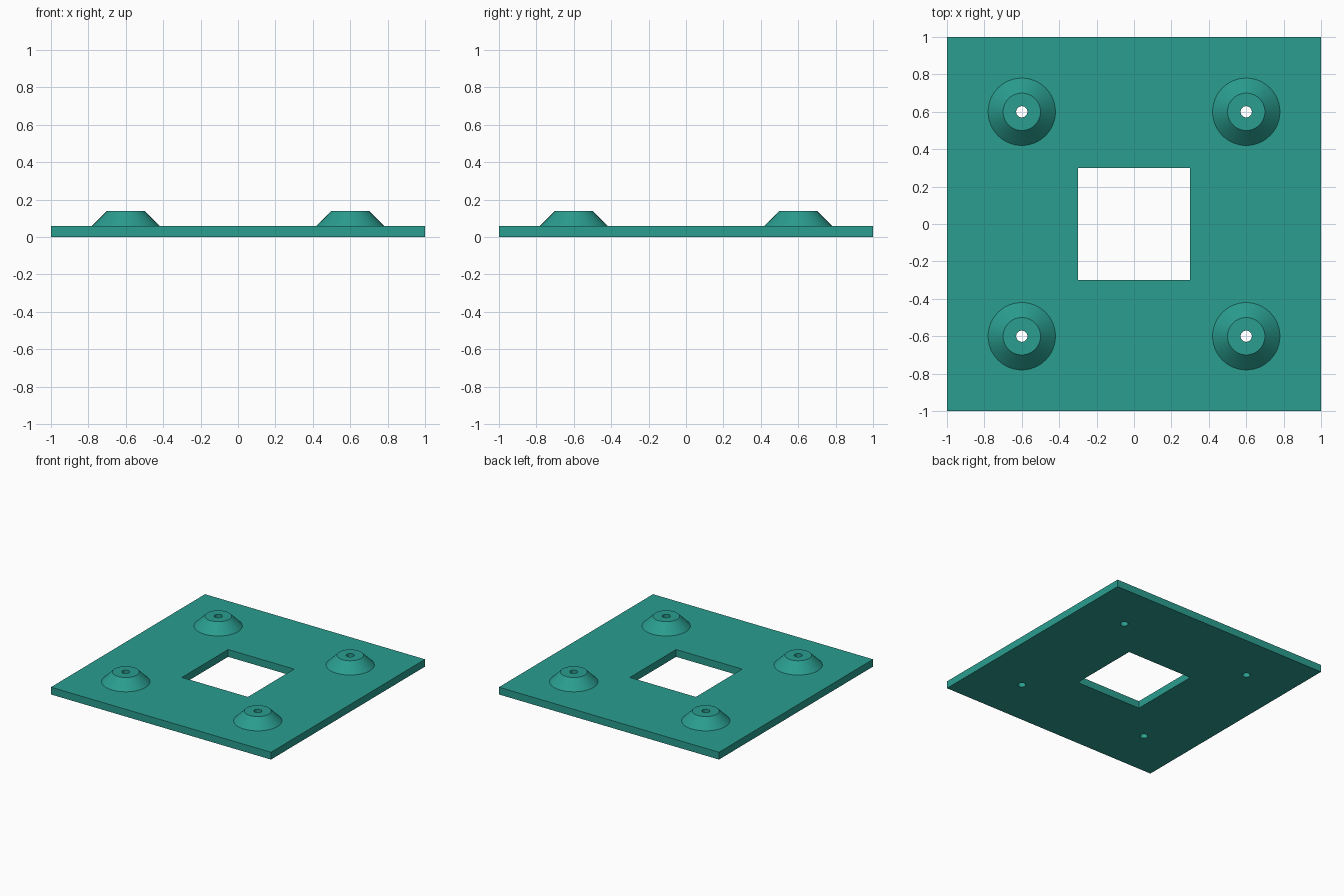
import bpy
import bmesh
from math import radians
from mathutils import Matrix, Vector

if "Cube" in bpy.data.objects:
    bpy.data.objects.remove(bpy.data.objects["Cube"], do_unlink=True)

THICK, TOP = 0.06, 0.14
BORE, SEGMENTS = 0.03, 64
CORNERS = {"front_right": (-0.6, -0.6), "front_left": (0.6, -0.6),
           "back_right": (-0.6, 0.6), "back_left": (0.6, 0.6)}

teal = bpy.data.materials.new("teal")
teal.use_nodes = True
teal.diffuse_color = (0.023, 0.337, 0.275, 1)
teal.node_tree.nodes["Principled BSDF"].inputs["Base Color"].default_value = teal.diffuse_color


def add_object(name, bm):
    bmesh.ops.recalc_face_normals(bm, faces=bm.faces)
    mesh = bpy.data.meshes.new(name)
    bm.to_mesh(mesh)
    bm.free()
    mesh.materials.append(teal)
    obj = bpy.data.objects.new(name, mesh)
    bpy.context.collection.objects.link(obj)
    return obj


def add_box(bm, width, bottom, top):
    place = Matrix.Translation((0, 0, (bottom + top) / 2)) @ Matrix.Diagonal((width, width, top - bottom, 1))
    bmesh.ops.create_cube(bm, size=1, matrix=place)


def activate(obj):
    bpy.ops.object.select_all(action='DESELECT')
    obj.select_set(True)
    bpy.context.view_layer.objects.active = obj


# Square base plate
bm = bmesh.new()
add_box(bm, 2, 0, THICK)
plate = add_object("base_plate", bm)

# Cutter for the central window and the four screw holes
bm = bmesh.new()
add_box(bm, 0.6, -0.1, 0.2)
for x, y in CORNERS.values():
    bmesh.ops.create_cone(bm, cap_ends=True, segments=SEGMENTS, radius1=BORE, radius2=BORE,
                          depth=0.4, matrix=Matrix.Translation((x, y, 0)))
cutter = add_object("hole_cutter", bm)
cutter.hide_render = True

cut = plate.modifiers.new("holes", 'BOOLEAN')
cut.operation = 'DIFFERENCE'
cut.solver = 'EXACT'
cut.object = cutter
activate(plate)
bpy.ops.object.modifier_apply(modifier=cut.name)
bpy.data.objects.remove(cutter, do_unlink=True)

# Conical bosses, each a lathed profile with an open bore
PROFILE = [(BORE, THICK), (BORE, TOP), (0.10, TOP), (0.18, THICK)]
for corner, (x, y) in CORNERS.items():
    bm = bmesh.new()
    verts = [bm.verts.new((r, 0, z)) for r, z in PROFILE]
    edges = [bm.edges.new(pair) for pair in zip(verts, verts[1:])]
    bmesh.ops.spin(bm, geom=verts + edges, cent=(0, 0, 0), axis=(0, 0, 1),
                   angle=radians(360), steps=SEGMENTS, use_merge=True)
    bmesh.ops.remove_doubles(bm, verts=bm.verts, dist=0.0001)
    bmesh.ops.recalc_face_normals(bm, faces=bm.faces)
    # Make sure the flat rim faces up
    rim = max(bm.faces, key=lambda f: abs(f.normal.z))
    if rim.normal.dot(Vector((0, 0, 1))) < 0:
        bmesh.ops.reverse_faces(bm, faces=bm.faces)
    boss = add_object(corner + "_boss", bm)
    boss.location = (x, y, 0)
    activate(boss)
    bpy.ops.object.shade_smooth_by_angle(angle=radians(30))
